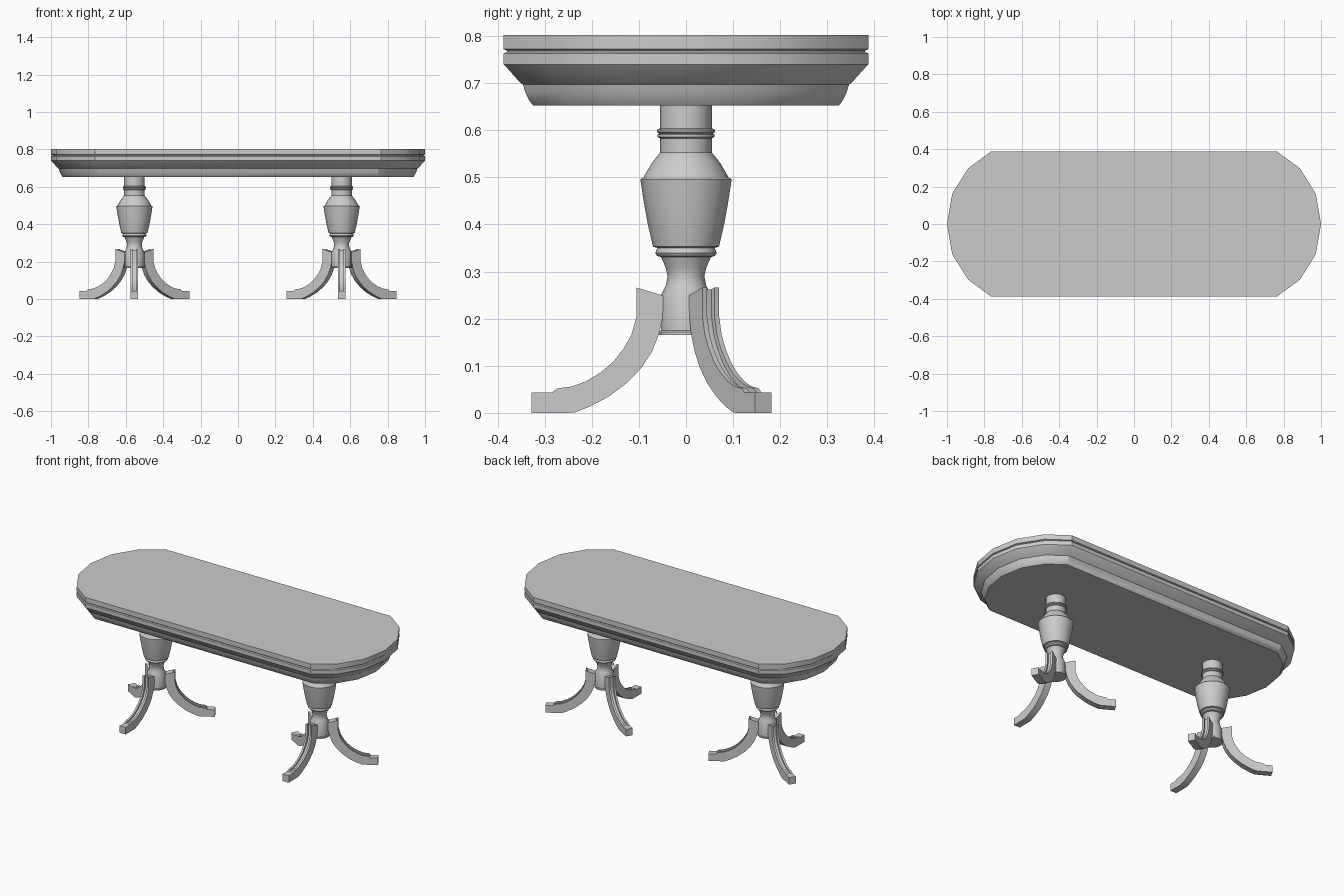
import bpy, bmesh, math
from mathutils import Vector, Matrix

if "Cube" in bpy.data.objects:
    bpy.data.objects.remove(bpy.data.objects["Cube"])


def make_object(name, bm, angle=30):
    bmesh.ops.remove_doubles(bm, verts=bm.verts, dist=0.0001)
    bmesh.ops.recalc_face_normals(bm, faces=bm.faces)
    mesh = bpy.data.meshes.new(name)
    bm.to_mesh(mesh)
    bm.free()
    ob = bpy.data.objects.new(name, mesh)
    bpy.context.collection.objects.link(ob)
    bpy.ops.object.select_all(action='DESELECT')
    ob.select_set(True)
    bpy.context.view_layer.objects.active = ob
    bpy.ops.object.shade_smooth_by_angle(angle=math.radians(angle))
    return ob


def loft(bm, rings):
    """Skin a stack of closed rings and cap both ends."""
    loops = [[bm.verts.new(p) for p in ring] for ring in rings]
    n = len(loops[0])
    for a, b in zip(loops, loops[1:]):
        for i in range(n):
            j = (i + 1) % n
            bm.faces.new((a[i], a[j], b[j], b[i]))
    bm.faces.new(loops[0][::-1])
    bm.faces.new(loops[-1])


def inset(points, d):
    """Mitred inset of a convex counter-clockwise outline."""
    out = []
    for i, p in enumerate(points):
        e1 = (p - points[i - 1]).normalized()
        e2 = (points[(i + 1) % len(points)] - p).normalized()
        n1, n2 = Vector((-e1.y, e1.x)), Vector((-e2.y, e2.x))
        out.append(p + (n1 + n2) * d / (1 + n1.dot(n2)))
    return out


# Table top: faceted outline swept down a moulded edge profile (inset, z)
half = [(0.765, -0.387), (0.887, -0.298), (0.972, -0.162), (1.0, 0),
        (0.972, 0.162), (0.887, 0.298), (0.765, 0.387)]
outline = [Vector(p) for p in half] + [Vector((-x, -y)) for x, y in half]
edge = [(0.062, 0.653), (0.055, 0.662), (0.046, 0.680), (0.041, 0.697),
        (0.037, 0.699), (0, 0.740), (0, 0.763), (0.007, 0.766),
        (0.007, 0.769), (0, 0.772), (0, 0.802)]
bm = bmesh.new()
loft(bm, [[(p.x, p.y, z) for p in inset(outline, d)] for d, z in edge])
make_object("table_top", bm)

# Turned column profile (radius, z)
turning = [(0.057, 0.165), (0.057, 0.172), (0.053, 0.175), (0.053, 0.250),
           (0.043, 0.270), (0.039, 0.290), (0.043, 0.308), (0.053, 0.331),
           (0.061, 0.333), (0.065, 0.339), (0.063, 0.346), (0.060, 0.350),
           (0.070, 0.353), (0.081, 0.400), (0.090, 0.450), (0.097, 0.496),
           (0.090, 0.500), (0.087, 0.506), (0.073, 0.530), (0.055, 0.553),
           (0.055, 0.583), (0.061, 0.586), (0.061, 0.591), (0.057, 0.593),
           (0.062, 0.596), (0.062, 0.601), (0.055, 0.604), (0.055, 0.655)]

# Leg stations from hub to toe: inner (r, z), outer (r, z), groove depth fraction
stations = [((0.048, 0.249), (0.105, 0.266), 0.22),
            ((0.050, 0.200), (0.105, 0.205), 0.22),
            ((0.058, 0.165), (0.116, 0.165), 0.22),
            ((0.072, 0.130), (0.132, 0.137), 0.22),
            ((0.095, 0.095), (0.155, 0.108), 0.22),
            ((0.125, 0.064), (0.182, 0.085), 0.22),
            ((0.165, 0.034), (0.213, 0.067), 0.22),
            ((0.205, 0.013), (0.242, 0.056), 0.22),
            ((0.236, 0.001), (0.274, 0.052), 0.22),
            ((0.250, 0.000), (0.285, 0.043), 0.0),
            ((0.328, 0.000), (0.328, 0.043), 0.0)]
W, G = 0.0205, 0.009


def leg_ring(inner, outer, depth):
    i, o = Vector(inner), Vector(outer)
    g = o.lerp(i, depth)
    section = [(-W, o), (-G, o), (-G, g), (G, g), (G, o), (W, o), (W, i), (-W, i)]
    return [Vector((p.x, w, p.y)) for w, p in section]


for side, cx in (("left", -0.554), ("right", 0.554)):
    bm = bmesh.new()
    n = 16
    loft(bm, [[(r * math.cos(2 * math.pi * k / n), r * math.sin(2 * math.pi * k / n), z)
               for k in range(n)] for r, z in turning])
    make_object(side + "_column", bm).location.x = cx
    # Three splayed legs per column
    for k, deg in enumerate((-90, 30, 150)):
        bm = bmesh.new()
        rot = Matrix.Rotation(math.radians(deg), 3, 'Z')
        loft(bm, [[rot @ p for p in leg_ring(*s)] for s in stations])
        make_object(f"{side}_leg_{k + 1}", bm).location.x = cx
